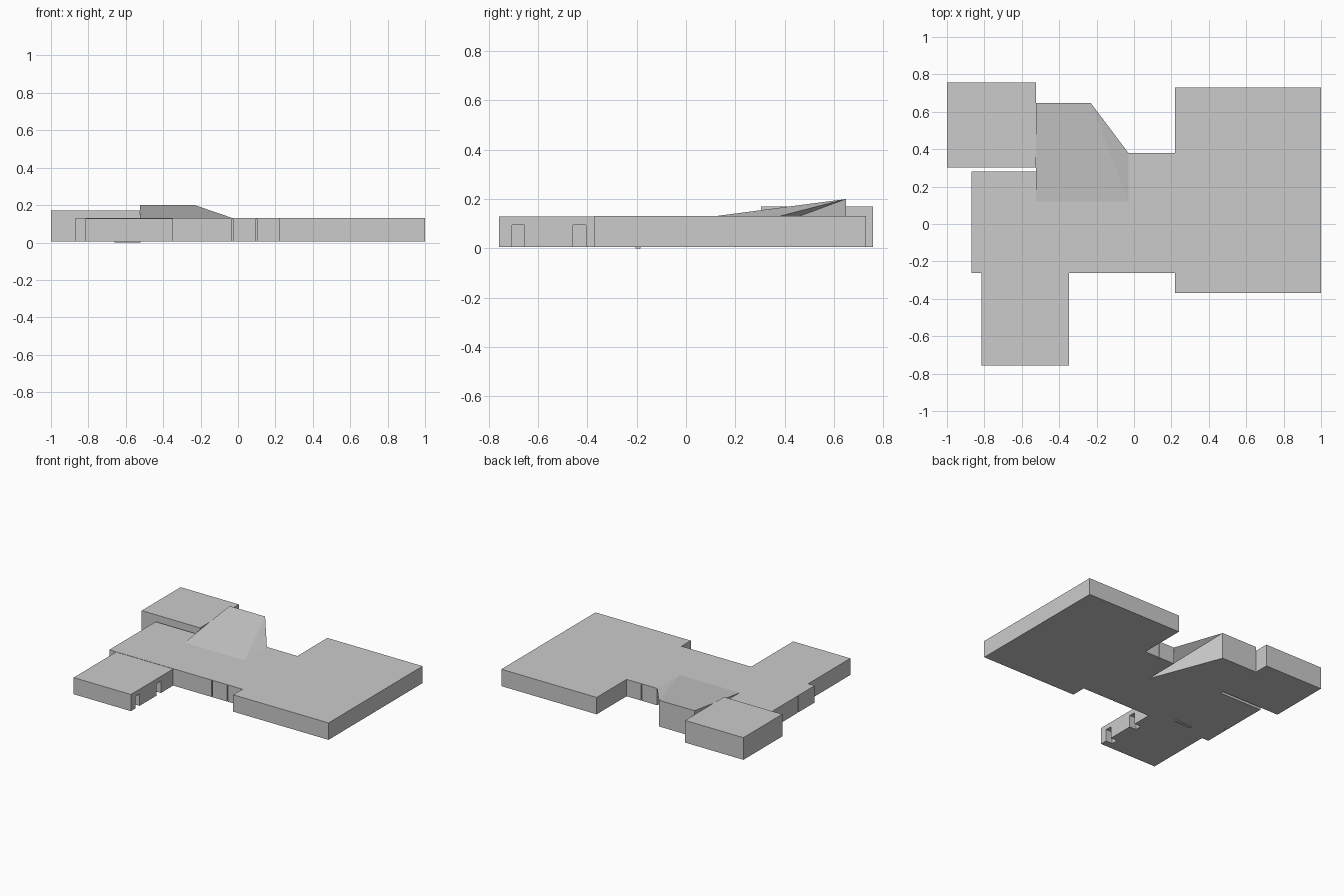
import bpy, bmesh

if "Cube" in bpy.data.objects:
    bpy.data.objects.remove(bpy.data.objects["Cube"])

Z0, Z1 = 0.006, 0.131


def mesh_object(name, verts, faces):
    me = bpy.data.meshes.new(name)
    me.from_pydata(verts, [], faces)
    bm = bmesh.new()
    bm.from_mesh(me)
    bmesh.ops.recalc_face_normals(bm, faces=bm.faces)
    bm.to_mesh(me)
    bm.free()
    ob = bpy.data.objects.new(name, me)
    bpy.context.collection.objects.link(ob)
    return ob


def prism(name, outline, z0=Z0, z1=Z1):
    n = len(outline)
    verts = [(x, y, z) for z in (z0, z1) for x, y in outline]
    faces = [list(range(n))[::-1], list(range(n, 2 * n))]
    faces += [(i, (i + 1) % n, n + (i + 1) % n, n + i) for i in range(n)]
    return mesh_object(name, verts, faces)


def block(name, x0, x1, y0, y1, z0=Z0, z1=Z1):
    return prism(name, [(x0, y0), (x1, y0), (x1, y1), (x0, y1)], z0, z1)


def cut(target, name, *box):
    cutter = block(name, *box)
    mod = target.modifiers.new(name, 'BOOLEAN')
    mod.operation, mod.solver, mod.object = 'DIFFERENCE', 'EXACT', cutter
    cutter.hide_render = True
    cutter.hide_set(True)


# large right hall
block("right_hall", 0.22, 1.0, -0.37, 0.73)

# central body linking all the wings
central = prism("central_body", [
    (-0.87, -0.262), (0.22, -0.262), (0.22, 0.38), (-0.03, 0.38),
    (-0.03, 0.12), (-0.52, 0.12), (-0.52, 0.28), (-0.87, 0.28)])

# narrow joints in the outer walls
for i, x in enumerate((-0.03, 0.098)):
    cut(central, f"front_joint_{i}", x - 0.003, x + 0.003, -0.3, -0.24, -0.05, 0.126)
cut(central, "back_joint", 0.095, 0.101, 0.36, 0.42, -0.05, 0.126)
cut(central, "left_joint", -0.9, -0.85, -0.073, -0.067, -0.05, 0.126)

# front wing with two recessed doorways on its right wall
front = block("front_wing", -0.815, -0.347, -0.757, -0.262, Z0, 0.129)
for i, (y0, y1) in enumerate(((-0.705, -0.655), (-0.458, -0.406))):
    cut(front, f"doorway_{i}", -0.40, -0.3, y0, y1, -0.05, 0.094)

# taller back left block
block("back_left_block", -1.0, -0.523, 0.303, 0.757, Z0, 0.17)

# sloped-roof room with an undercut right side
mesh_object("sloped_room", [
    (-0.523, 0.12, Z0), (-0.03, 0.12, Z0), (-0.232, 0.648, Z0), (-0.523, 0.648, Z0),
    (-0.523, 0.12, Z1), (-0.03, 0.12, Z1), (-0.232, 0.648, 0.2), (-0.523, 0.648, 0.2),
    (-0.03, 0.38, Z1)],
    [(3, 2, 1, 0), (0, 1, 5, 4), (4, 5, 6, 7), (5, 8, 6),
     (1, 8, 5), (1, 6, 8), (1, 2, 6), (2, 3, 7, 6), (3, 0, 4, 7)])

# small sill under the floor
block("floor_sill", -0.66, -0.52, -0.205, -0.185, 0.0, 0.008)
